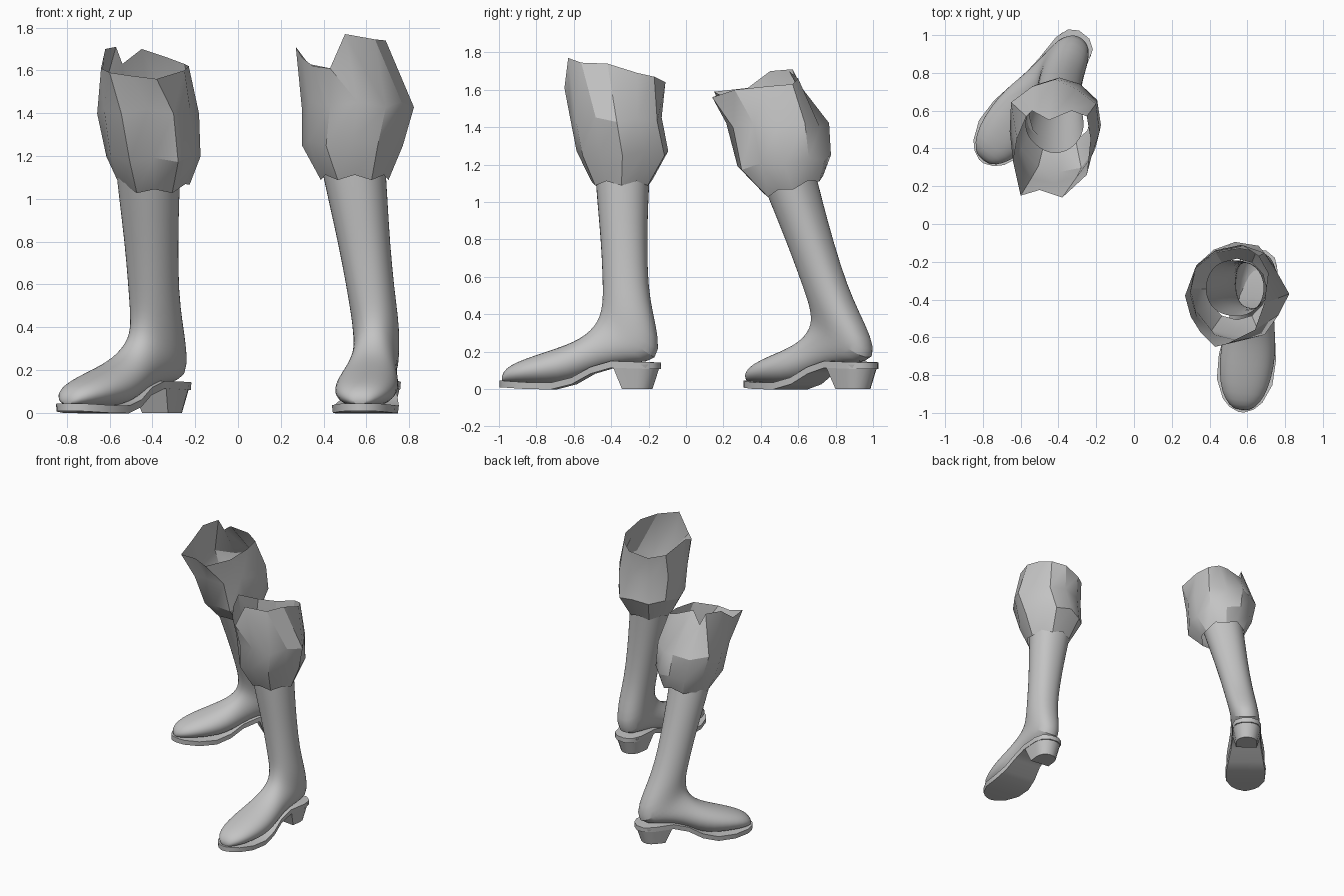
import bpy, bmesh, math
from mathutils import Vector, Matrix

cube = bpy.data.objects.get("Cube")
if cube:
    bpy.data.objects.remove(cube)

grey = bpy.data.materials.new("plain_grey")
grey.use_nodes = True
tone = (0.55, 0.55, 0.55, 1)
grey.diffuse_color = tone
grey.node_tree.nodes["Principled BSDF"].inputs["Base Color"].default_value = tone


def loft(name, rings, cap_start=False, cap_end=False, subdivide=0, angle=40):
    """Skin a list of closed rings of equal point count."""
    bm = bmesh.new()
    loops = [[bm.verts.new(p) for p in ring] for ring in rings]
    n = len(loops[0])
    for a, b in zip(loops, loops[1:]):
        for i in range(n):
            j = (i + 1) % n
            bm.faces.new((a[i], a[j], b[j], b[i]))
    if cap_start:
        bm.faces.new(loops[0][::-1])
    if cap_end:
        bm.faces.new(loops[-1])
    bmesh.ops.recalc_face_normals(bm, faces=bm.faces)
    mesh = bpy.data.meshes.new(name)
    bm.to_mesh(mesh)
    bm.free()
    mesh.materials.append(grey)
    obj = bpy.data.objects.new(name, mesh)
    bpy.context.collection.objects.link(obj)
    if subdivide:
        mod = obj.modifiers.new("smooth", "SUBSURF")
        mod.levels = mod.render_levels = subdivide
    bpy.ops.object.select_all(action="DESELECT")
    obj.select_set(True)
    bpy.context.view_layer.objects.active = obj
    bpy.ops.object.shade_smooth_by_angle(angle=math.radians(angle))
    return obj


# Upper sections: instep (y, z), sole or heel (y, z), half width
UPPER = [
    (-.85, .07, -.85, .04, .03), (-.83, .11, -.83, .035, .07),
    (-.77, .145, -.77, .03, .115), (-.66, .185, -.66, .025, .142),
    (-.55, .22, -.53, .025, .148), (-.46, .255, -.42, .055, .135),
    (-.40, .29, -.28, .125, .115), (-.35, .34, -.13, .14, .108),
    (-.325, .39, -.005, .15, .106), (-.31, .45, -.005, .27, .108),
    (-.305, .51, -.035, .40, .11), (-.305, .62, -.06, .55, .112),
    (-.31, .8, -.06, .78, .122), (-.325, 1.0, -.05, 1.0, .14),
    (-.335, 1.19, -.035, 1.19, .155)]

# Sole stations: y, half width, top z
SOLE = [(-.862, .015, .045), (-.84, .065, .045), (-.8, .105, .042),
        (-.7, .148, .036), (-.57, .152, .034), (-.46, .135, .062),
        (-.36, .115, .118), (-.25, .108, .15), (-.1, .108, .145),
        (-.03, .085, .143), (.003, .035, .142)]


def boot(side, place, turn, lean, lean_from):
    spin = Matrix.Rotation(math.radians(turn), 3, "Z")

    def world(x, y, z):
        p = spin @ Vector((x, y, z)) + Vector((*place, 0))
        rise = max(0, z - lean_from)
        return p + Vector((lean[0] * rise, lean[1] * rise, 0))

    # Foot and shaft in one continuous skin
    rings = []
    for fy, fz, by, bz, w in UPPER:
        ring = []
        for k in range(20):
            a = math.tau * k / 20
            c, s = math.cos(a), math.sin(a)
            t = (1 + c) / 2
            flare = math.copysign(abs(s) ** .85, s)
            ring.append(world(w * flare, by + (fy - by) * t, bz + (fz - bz) * t))
        rings.append(ring)
    loft(side + "_boot_upper", rings, cap_start=True, subdivide=1)

    # Thin welt and sole following the arch
    rings = [[world(-w, y, z), world(w, y, z), world(w * .97, y, z - .036),
              world(-w * .97, y, z - .036)] for y, w, z in SOLE]
    loft(side + "_sole", rings, True, True)

    # Tapered heel block with a rounded back
    rings = []
    for z, front, back, w in ((0, -.195, -.04, .078), (.13, -.245, .003, .106)):
        ring = [world(-w, front, z), world(w, front, z)]
        for k in range(9):
            a = math.pi * k / 8
            ring.append(world(w * math.cos(a), back - w * (1 - math.sin(a)), z))
        rings.append(ring)
    loft(side + "_heel", rings, True, True)


def cuff(side, hem, bands, rim):
    """Loose faceted cloth from the gathered hem up to a ragged rim."""
    n = len(rim)
    rings = []
    for cx, cy, z, rx, ry, tilt, folds in [hem] + bands:
        ring = []
        for k in range(n):
            a = math.tau * k / n
            y = ry * math.sin(a)
            r = 1 + folds.get(k, 0)
            ring.append((cx + rx * r * math.cos(a), cy + y * r,
                         z + tilt * y + (.012 if k % 2 else -.012)))
        rings.append(ring)
    rings.append(rim)
    loft(side + "_cuff", rings, angle=28)


boot("left", (.665, -.14), -6.5, (-.14, -.02), .4)
boot("right", (-.265, 1.0), -39, (-.04, -.33), .2)

cuff("left", (.545, -.345, 1.1, .158, .162, 0, {}),
     [(.535, -.34, 1.26, .235, .245, 0, {2: .06, 4: -.04, 8: .05}),
      (.56, -.37, 1.44, .262, .25, 0, {1: -.12, 3: -.04, 5: .05, 11: -.1})],
     [(.69, -.42, 1.74), (.71, -.26, 1.69), (.66, -.17, 1.67), (.57, -.11, 1.64),
      (.43, -.14, 1.61), (.33, -.22, 1.63), (.27, -.38, 1.71), (.30, -.49, 1.66),
      (.35, -.57, 1.62), (.43, -.65, 1.61), (.50, -.63, 1.77), (.64, -.56, 1.745)])

cuff("right", (-.39, .575, 1.08, .165, .158, .3, {}),
     [(-.395, .525, 1.21, .22, .25, .12, {1: .05, 5: .06, 7: .06, 10: .05}),
      (-.42, .49, 1.41, .238, .275, 0, {1: .06, 2: -.05, 5: .12, 8: .05, 11: -.05})],
     [(-.23, .45, 1.62), (-.25, .57, 1.63), (-.33, .6, 1.66), (-.45, .55, 1.70),
      (-.54, .60, 1.63), (-.57, .57, 1.71), (-.62, .45, 1.70), (-.64, .33, 1.61),
      (-.60, .15, 1.59), (-.50, .18, 1.575), (-.38, .14, 1.56), (-.25, .26, 1.6)])
